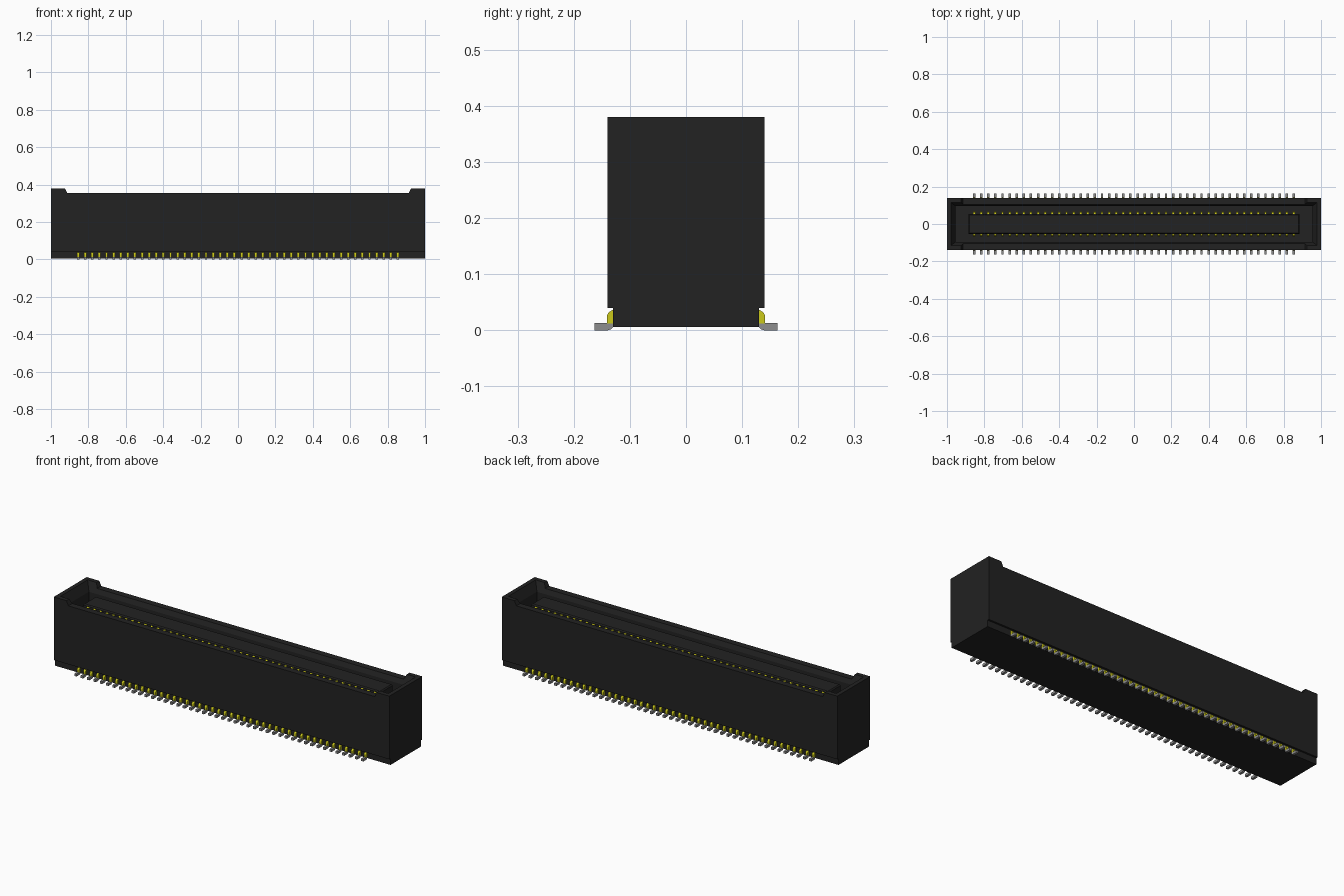
import bpy, bmesh

if "Cube" in bpy.data.objects:
    bpy.data.objects.remove(bpy.data.objects["Cube"])


def material(name, col):
    m = bpy.data.materials.new(name)
    m.use_nodes = True
    m.diffuse_color = (*col, 1)
    m.node_tree.nodes["Principled BSDF"].inputs["Base Color"].default_value = (*col, 1)
    return m


black = material("black plastic", (0.016, 0.016, 0.016))
gold = material("yellow contact metal", (0.6, 0.58, 0.01))
grey = material("grey solder tail", (0.27, 0.27, 0.27))


def finish(name, bm, mat):
    bmesh.ops.recalc_face_normals(bm, faces=bm.faces)
    me = bpy.data.meshes.new(name)
    bm.to_mesh(me)
    bm.free()
    me.materials.append(mat)
    ob = bpy.data.objects.new(name, me)
    bpy.context.scene.collection.objects.link(ob)
    return ob


def loft(bm, rings):
    """Skin a closed solid through rings of equal point count."""
    rows = [[bm.verts.new(p) for p in r] for r in rings]
    n = len(rows[0])
    for a, b in zip(rows, rows[1:]):
        for i in range(n):
            j = (i + 1) % n
            bm.faces.new((a[i], a[j], b[j], b[i]))
    bm.faces.new(rows[0][::-1])
    bm.faces.new(rows[-1])


def rect(hx, hy, z):
    return [(-hx, -hy, z), (hx, -hy, z), (hx, hy, z), (-hx, hy, z)]


def tapered(name, levels, mat):
    bm = bmesh.new()
    loft(bm, [rect(*lv) for lv in levels])
    return finish(name, bm, mat)


# Housing: front outline with raised ends, extruded in depth
half = [(1, 0.04), (1, 0.38), (0.925, 0.38), (0.913, 0.355)]
outline = half + [(-x, z) for x, z in reversed(half)]
bm = bmesh.new()
loft(bm, [[(x, y, z) for x, z in outline] for y in (-0.14, 0.14)])
housing = finish("housing", bm, black)

# Mating cavity with a flared mouth
cutter = tapered("cavity_cutter", [(0.955, 0.095, 0.12), (0.955, 0.095, 0.33),
                                   (0.98, 0.118, 0.385), (0.98, 0.118, 0.45)], black)
cutter.hide_render = True
cutter.hide_viewport = True
cut = housing.modifiers.new("cavity", 'BOOLEAN')
cut.operation = 'DIFFERENCE'
cut.solver = 'EXACT'
cut.object = cutter

# Narrower foot of the housing and the central tongue
tapered("base_plinth", [(1, 0.13, 0.006), (1, 0.13, 0.04)], black)
tapered("centre_tongue", [(0.885, 0.053, 0.11), (0.885, 0.053, 0.334),
                          (0.88, 0.048, 0.34)], black)

# Contacts: side profiles (y, z) repeated along both long sides
COUNT, PITCH, WIDTH = 46, 0.038, 0.013
profiles = {
    "tongue_contacts": (gold, [(0.052, 0.115), (0.067, 0.115), (0.067, 0.318),
                               (0.062, 0.328), (0.052, 0.332)]),
    "lead_bends": (gold, [(0.125, 0.036), (0.132, 0.036), (0.138, 0.032),
                          (0.141, 0.026), (0.141, 0.012), (0.125, 0.012)]),
    "solder_tails": (grey, [(0.163, 0), (0.163, 0.013), (0.129, 0.013),
                            (0.13, 0.006), (0.133, 0.002), (0.139, 0)]),
}
for name, (mat, prof) in profiles.items():
    bm = bmesh.new()
    for i in range(COUNT):
        x = (i - (COUNT - 1) / 2) * PITCH
        for side in (-1, 1):
            loft(bm, [[(x + d, side * y, z) for y, z in prof]
                      for d in (-WIDTH / 2, WIDTH / 2)])
    finish(name, bm, mat)
